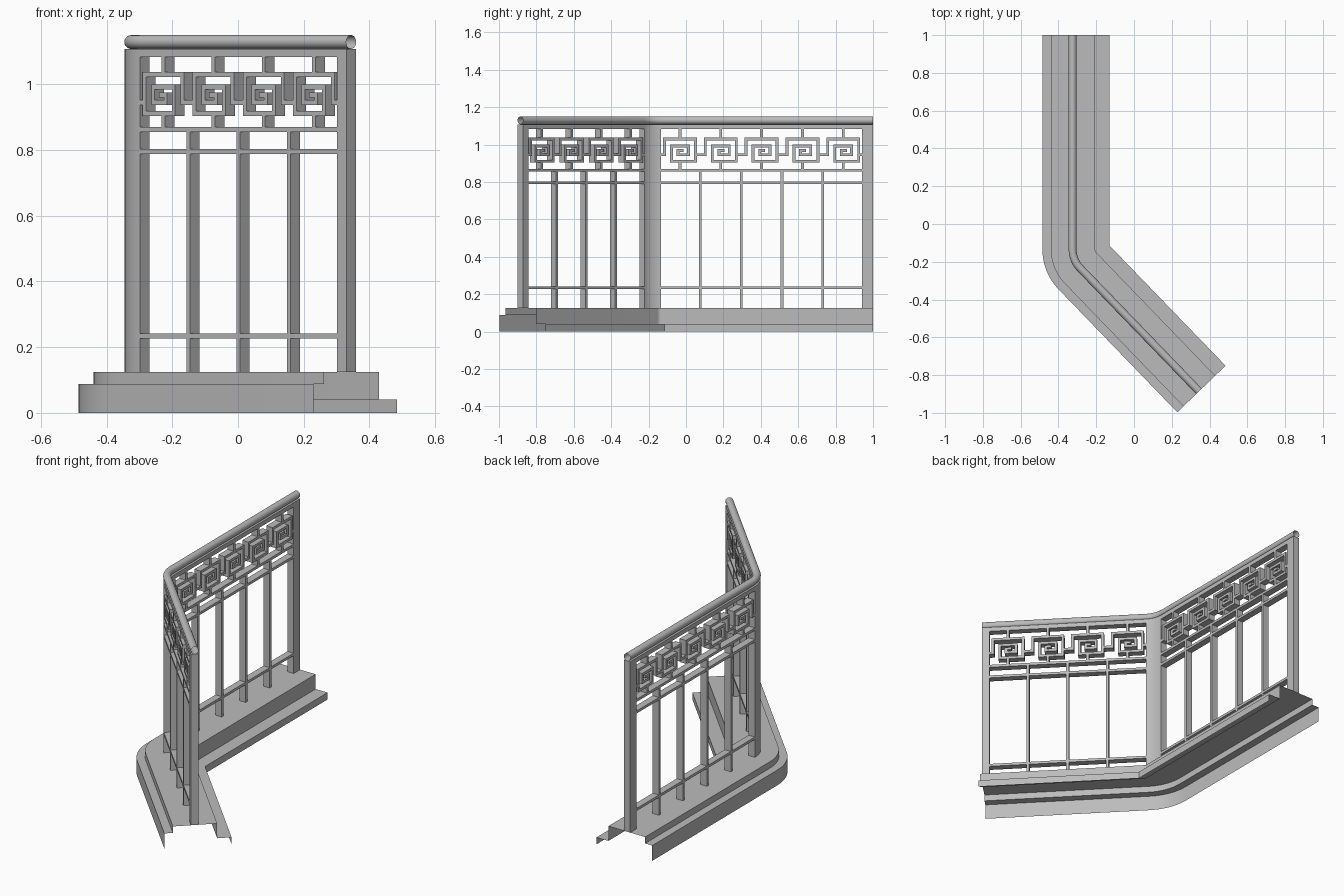
import bpy, bmesh, math
from mathutils import Vector

cube = bpy.data.objects.get("Cube")
if cube:
    bpy.data.objects.remove(cube, do_unlink=True)

GREY = (0.5, 0.5, 0.5, 1)
mat = bpy.data.materials.new("grey_paint")
mat.use_nodes = True
mat.diffuse_color = GREY
mat.node_tree.nodes["Principled BSDF"].inputs["Base Color"].default_value = GREY

# Plan: a straight leg along +y, a bend round CENTRE, then a slanted leg
CENTRE = Vector((-0.18, -0.134, 0))
TURN = math.radians(44)
LEG_A, LEG_B = 1.134, 0.905
RADIUS, HALF = 0.145, 0.02      # wall centre line and half thickness
BAR = 0.015
BASE_TOP, WALL_TOP = 0.125, 1.108


def outward(angle):
    return Vector((-math.cos(angle), -math.sin(angle), 0))


def along(angle):
    """Direction pointing from the slanted end towards the straight end."""
    return Vector((-math.sin(angle), math.cos(angle), 0))


def plan_points(r, legs=True, steps=12):
    """Plan line at radius r; lines inside the bend centre meet in a mitre."""
    pts = []
    for i in range(steps + 1):
        if r > 0:
            pts.append(CENTRE + outward(TURN * i / steps) * r)
        else:
            pts.append(CENTRE + outward(TURN / 2) * r / math.cos(TURN / 2))
    if legs:
        pts.insert(0, CENTRE + outward(0) * r + along(0) * LEG_A)
        pts.append(CENTRE + outward(TURN) * r - along(TURN) * LEG_B)
    return pts


def finish(name, bm):
    bmesh.ops.remove_doubles(bm, verts=bm.verts, dist=0.0001)
    bmesh.ops.recalc_face_normals(bm, faces=bm.faces)
    mesh = bpy.data.meshes.new(name)
    bm.to_mesh(mesh)
    bm.free()
    mesh.materials.append(mat)
    obj = bpy.data.objects.new(name, mesh)
    bpy.context.collection.objects.link(obj)
    bpy.ops.object.select_all(action='DESELECT')
    obj.select_set(True)
    bpy.context.view_layer.objects.active = obj
    bpy.ops.object.shade_smooth_by_angle(angle=math.radians(30))
    return obj


def sweep(name, profile, closed=False, legs=True, caps=False):
    """Carry an (r, z) profile along the plan line."""
    bm = bmesh.new()
    rows = [[bm.verts.new(p + Vector((0, 0, z))) for p in plan_points(r, legs)]
            for r, z in profile]
    pairs = list(zip(rows, rows[1:]))
    if closed:
        pairs.append((rows[-1], rows[0]))
    for a, b in pairs:
        for i in range(len(a) - 1):
            bm.faces.new((a[i], a[i + 1], b[i + 1], b[i]))
    if caps:
        bm.faces.new([row[0] for row in rows])
        bm.faces.new([row[-1] for row in rows])
    return finish(name, bm)


def add_box(bm, angle, u0, u1, z0, z1):
    """Box in a wall panel, u measured from the bend towards the straight end."""
    corners = []
    for z in (z0, z1):
        for u, d in ((u0, -HALF), (u1, -HALF), (u1, HALF), (u0, HALF)):
            p = CENTRE + outward(angle) * (RADIUS + d) + along(angle) * u
            corners.append(bm.verts.new(p + Vector((0, 0, z))))
    lo, hi = corners[:4], corners[4:]
    bm.faces.new(lo)
    bm.faces.new(hi)
    for i in range(4):
        j = (i + 1) % 4
        bm.faces.new((lo[i], lo[j], hi[j], hi[i]))


def boxes(name, angle, spans):
    bm = bmesh.new()
    for span in spans:
        add_box(bm, angle, *span)
    bmesh.ops.recalc_face_normals(bm, faces=bm.faces)
    return finish(name, bm)


# Square spiral of the fret band, from its left connector to the middle
SPIRAL = [(-0.083, 0.945), (-0.083, 1.03), (0.083, 1.03), (0.083, 0.911),
          (-0.045, 0.911), (-0.045, 0.992), (0.045, 0.992), (0.045, 0.945),
          (-0.01, 0.945), (-0.01, 0.968), (0.012, 0.968)]


def fret_spans(mid, bay):
    h = BAR / 2
    spans = []
    for (ua, za), (ub, zb) in zip(SPIRAL, SPIRAL[1:]):
        spans.append((mid + min(ua, ub) - h, mid + max(ua, ub) + h,
                      min(za, zb) - h, max(za, zb) + h))
    reach = bay / 2 + h
    spans.append((mid - reach, mid - 0.083, 0.945 - h, 0.945 + h))   # connectors
    spans.append((mid + 0.083, mid + reach, 0.945 - h, 0.945 + h))
    spans.append((mid - h, mid + h, 1.03, 1.083))                    # stubs
    spans.append((mid - h, mid + h, 0.87, 0.911))
    return spans


def panel(prefix, angle, u0, u1, post, bays):
    """Framed panel: end post, rails, mullions and a row of spirals."""
    lo, hi = min(u0, u1), max(u0, u1)
    boxes(prefix + "_end_post", angle,
          [(min(u1, post), max(u1, post), BASE_TOP, WALL_TOP)])
    boxes(prefix + "_top_rail", angle, [(lo, hi, 1.083, WALL_TOP)])
    boxes(prefix + "_rails", angle,
          [(lo, hi, z, z + BAR) for z in (0.227, 0.788, 0.855)])
    bay = (hi - lo - (bays - 1) * BAR) / bays
    step = bay + BAR
    boxes(prefix + "_mullions", angle,
          [(lo + i * step - BAR, lo + i * step, BASE_TOP, 0.855)
           for i in range(1, bays)])
    spans = []
    for i in range(bays):
        spans += fret_spans(lo + i * step + bay / 2, bay)
    boxes(prefix + "_fret", angle, spans)


# Stepped kerb, an open folded sheet
sweep("stepped_base", [(0.305, 0), (0.305, 0.088), (0.26, 0.088), (0.26, BASE_TOP),
                       (0.026, BASE_TOP), (0.026, 0.04), (-0.05, 0.04), (-0.05, 0)])

# Curved corner wall between the panels
sweep("corner_post", [(RADIUS - HALF, BASE_TOP), (RADIUS + HALF, BASE_TOP),
                      (RADIUS + HALF, WALL_TOP), (RADIUS - HALF, WALL_TOP)],
      closed=True, legs=False, caps=True)

panel("straight", 0, 0, 1.076, LEG_A, 5)
panel("slanted", TURN, 0, -0.864, -LEG_B, 4)

# Round handrail, open at the ends
SIDES = 20
sweep("handrail", [(RADIUS + 0.021 * math.cos(math.tau * i / SIDES),
                    1.129 + 0.021 * math.sin(math.tau * i / SIDES))
                   for i in range(SIDES)], closed=True)
